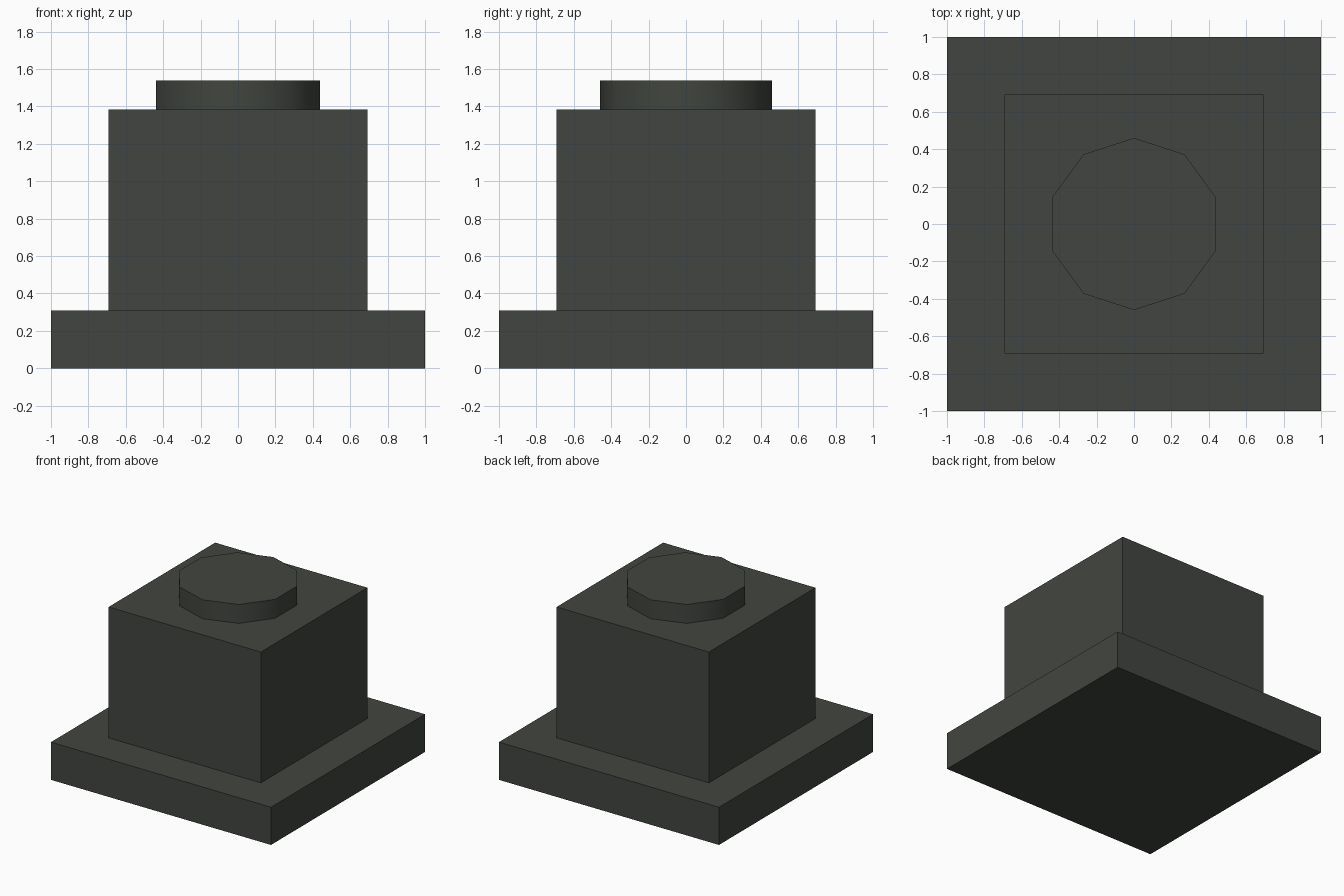
import bpy
import math

cube = bpy.data.objects.get("Cube")
if cube:
    bpy.data.objects.remove(cube, do_unlink=True)

# Single dark grey-green colour
COLOR = (0.053, 0.060, 0.050, 1.0)
mat = bpy.data.materials.new("dark_grey_green")
mat.use_nodes = True
mat.diffuse_color = COLOR
mat.node_tree.nodes["Principled BSDF"].inputs["Base Color"].default_value = COLOR

BASE_TOP, BODY_TOP, CAP_TOP = 0.31, 1.385, 1.54


def finish(name):
    obj = bpy.context.object
    obj.name = obj.data.name = name
    obj.data.materials.append(mat)
    return obj


def block(name, width, bottom, top):
    bpy.ops.mesh.primitive_cube_add(size=1, location=(0, 0, (bottom + top) / 2))
    obj = finish(name)
    obj.scale = (width, width, top - bottom)
    bpy.ops.object.transform_apply(location=False, rotation=False, scale=True)
    return obj


# Square plinth and main body
block("base_plate", 2.0, 0, BASE_TOP)
block("body", 1.384, BASE_TOP, BODY_TOP)

# Ten-sided cap with softly shaded sides
bpy.ops.mesh.primitive_cylinder_add(
    vertices=10, radius=0.46, depth=CAP_TOP - BODY_TOP,
    location=(0, 0, (BODY_TOP + CAP_TOP) / 2))
finish("top_cap")
bpy.ops.object.shade_smooth_by_angle(angle=math.radians(40))
